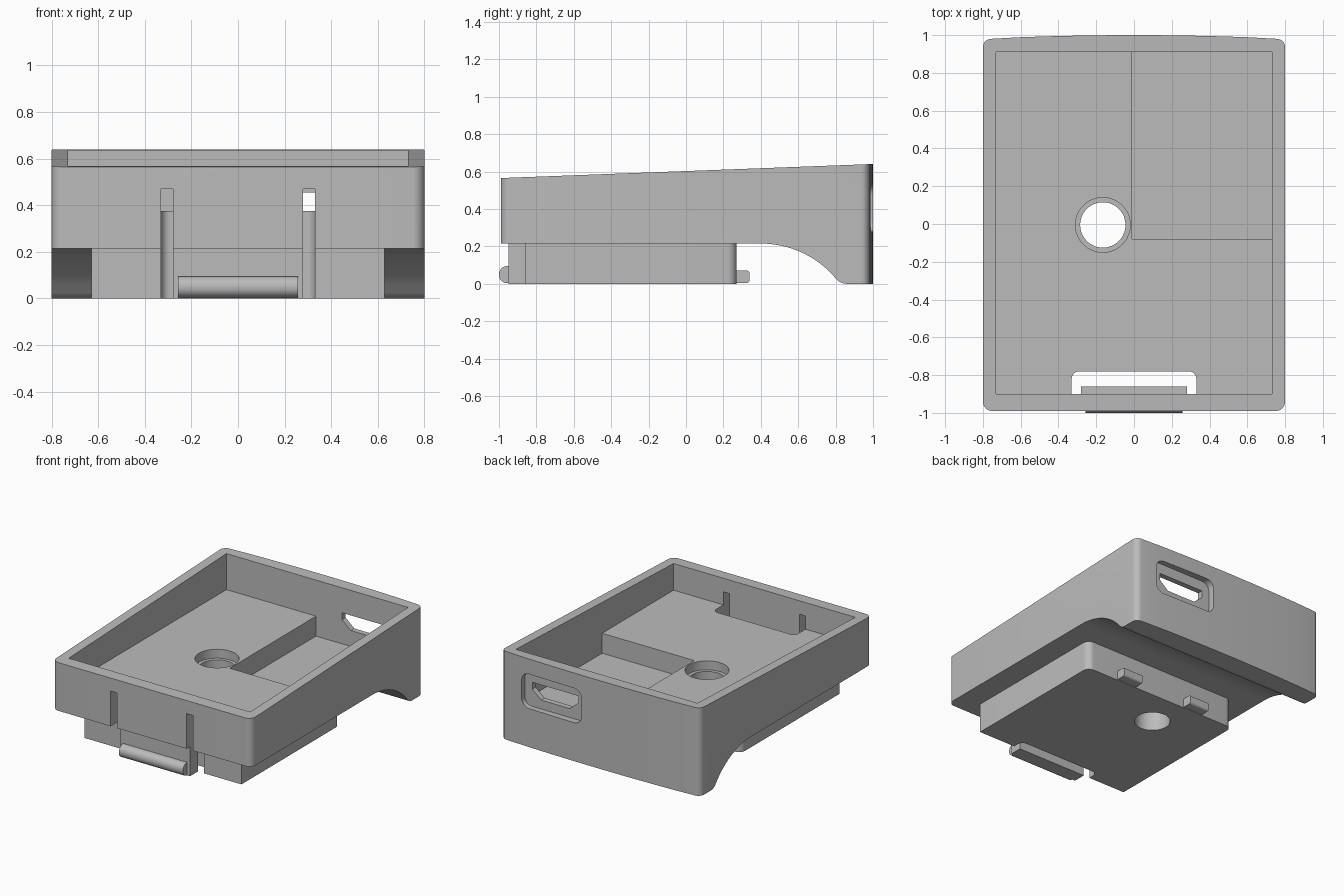
import bpy
import bmesh
from math import sin, cos, radians, pi
from mathutils import Vector

old = bpy.data.objects.get("Cube")
if old:
    bpy.data.objects.remove(old, do_unlink=True)

grey = bpy.data.materials.new("plain grey")
grey.use_nodes = True
COLOUR = (0.5, 0.5, 0.5, 1)
grey.diffuse_color = COLOUR
grey.node_tree.nodes["Principled BSDF"].inputs["Base Color"].default_value = COLOUR


def rounded(corners, steps=8):
    """Outline from (a, b, radius) corners, each rounded with an arc."""
    out = []
    n = len(corners)
    for i, (a, b, r) in enumerate(corners):
        p = Vector((a, b))
        if r == 0:
            out.append(p)
            continue
        u = (Vector(corners[i - 1][:2]) - p).normalized()
        v = (Vector(corners[(i + 1) % n][:2]) - p).normalized()
        half = u.angle(v) / 2
        centre = p + (u + v).normalized() * (r / sin(half))
        reach = r * cos(half) / sin(half)
        start, end = p + u * reach - centre, p + v * reach - centre
        sweep = start.angle(end)
        for k in range(steps + 1):
            t = k / steps
            out.append(centre + (start * sin((1 - t) * sweep) + end * sin(t * sweep)) / sin(sweep))
    return out


def rect(a0, a1, b0, b1, r=0):
    return rounded([(a0, b0, r), (a1, b0, r), (a1, b1, r), (a0, b1, r)])


def circle(a, b, r, n=64):
    return [(a + r * cos(2 * pi * i / n), b + r * sin(2 * pi * i / n)) for i in range(n)]


def prism(name, outline, lo, hi, axis="z"):
    """Extrude an outline along an axis between lo and hi."""
    place = {"x": lambda a, b, h: (h, a, b),
             "y": lambda a, b, h: (a, h, b),
             "z": lambda a, b, h: (a, b, h)}[axis]
    bm = bmesh.new()
    ends = [[bm.verts.new(place(a, b, h)) for a, b in outline] for h in (lo, hi)]
    for end in ends:
        bm.faces.new(end)
    n = len(outline)
    for i in range(n):
        j = (i + 1) % n
        bm.faces.new((ends[0][i], ends[0][j], ends[1][j], ends[1][i]))
    bmesh.ops.recalc_face_normals(bm, faces=bm.faces)
    mesh = bpy.data.meshes.new(name)
    bm.to_mesh(mesh)
    bm.free()
    mesh.materials.append(grey)
    obj = bpy.data.objects.new(name, mesh)
    bpy.context.collection.objects.link(obj)
    return obj


def activate(obj):
    bpy.ops.object.select_all(action="DESELECT")
    obj.select_set(True)
    bpy.context.view_layer.objects.active = obj


def boolean(obj, tool, operation="DIFFERENCE"):
    activate(obj)
    mod = obj.modifiers.new("cut", "BOOLEAN")
    mod.operation = operation
    mod.solver = "EXACT"
    mod.object = tool
    bpy.ops.object.modifier_apply(modifier=mod.name)


# Shell: sloped side profile with an arched underside and a rear foot
BOTTOM = 0.215
arch = [(0.4 + 0.525 * sin(radians(a)), BOTTOM - 0.525 * (1 - cos(radians(a))))
        for a in range(0, 48, 3)]
side = [(-1.1, BOTTOM)] + arch
side += rounded([(0.782, 0.05, 0), (0.825, 0, 0.07), (1.1, 0, 0)])[1:]
side += [(1.1, 0.644), (-1.1, 0.561)]
shell = prism("shell", side, -0.9, 0.9, "x")

# Plan outline with rounded corners and a bowed back
bow = [(x / 10, 1 - 0.02 * (x / 8) ** 2, 0) for x in range(6, -7, -1)]
plan = rounded([(-0.8, -0.99, 0.05), (0.8, -0.99, 0.05), (0.8, 0.978, 0.045)]
               + bow + [(-0.8, 0.978, 0.045)])
cutters = [prism("plan_cutter", plan, -0.2, 1)]
boolean(shell, cutters[0], "INTERSECT")

# Base block with rounded rear corners
base = prism("base_block", rounded([(-0.63, -0.86, 0), (0.63, -0.86, 0),
                                    (0.63, 0.27, 0.05), (-0.63, 0.27, 0.05)]), 0, BOTTOM + 0.001)

# Tray, deep pocket, counterbore and rear port cut from the shell only
FLOOR = 0.375
port = [(0.2, 0.455), (0.2, 0.405), (0.27, 0.345), (0.5, 0.345), (0.57, 0.405), (0.57, 0.455)]
shell_cuts = [
    prism("tray_cutter", rect(-0.73, 0.73, -0.9, 0.91), FLOOR, 1),
    prism("pocket_cutter", rect(-0.01, 0.73, -0.08, 0.91), 0.23, 0.5),
    prism("counterbore_cutter", circle(-0.165, -0.005, 0.145), 0.31, 0.5),
    prism("port_recess_cutter", rect(0.14, 0.63, 0.28, 0.53, 0.06), 0.95, 1.2, "y"),
    prism("port_cutter", port, 0.85, 1.1, "y"),
]

# Round hole, gap behind the latch and latch slots go through both parts
gap = rounded([(-0.33, -0.9, 0), (0.33, -0.9, 0), (0.33, -0.78, 0.04), (-0.33, -0.78, 0.04)])
shared_cuts = [
    prism("hole_cutter", circle(-0.165, -0.005, 0.12), -0.1, 0.5),
    prism("gap_cutter", gap, -0.1, 0.4),
]
for s in (-1, 1):
    shared_cuts.append(prism("slot_cutter", rect(min(s * 0.28, s * 0.33), max(s * 0.28, s * 0.33),
                                                 -1.1, -0.85), -0.1, 0.47))
for tool in shell_cuts + shared_cuts:
    boolean(shell, tool)
for tool in shared_cuts:
    boolean(base, tool)
for tool in cutters + shell_cuts + shared_cuts:
    bpy.data.objects.remove(tool, do_unlink=True)

# Flexible front latch with its rounded grip
latch = prism("latch_tongue", rect(-0.28, 0.28, -0.95, -0.86), 0, 0.25)
grip = prism("latch_grip", rounded([(-0.94, 0.003, 0), (-1, 0.003, 0.044),
                                    (-1, 0.095, 0.044), (-0.94, 0.095, 0)]), -0.257, 0.257, "x")

# Rear catches on the base block
catches = []
for s, label in ((-1, "right"), (1, "left")):
    profile = rounded([(0.26, 0.005, 0), (0.34, 0.005, 0.015), (0.34, 0.07, 0.015), (0.26, 0.07, 0)])
    catches.append(prism("rear_catch_" + label, profile, s * 0.29 - 0.08, s * 0.29 + 0.08, "x"))

for obj in [shell, base, latch, grip] + catches:
    activate(obj)
    bpy.ops.object.shade_smooth_by_angle(angle=radians(30))
